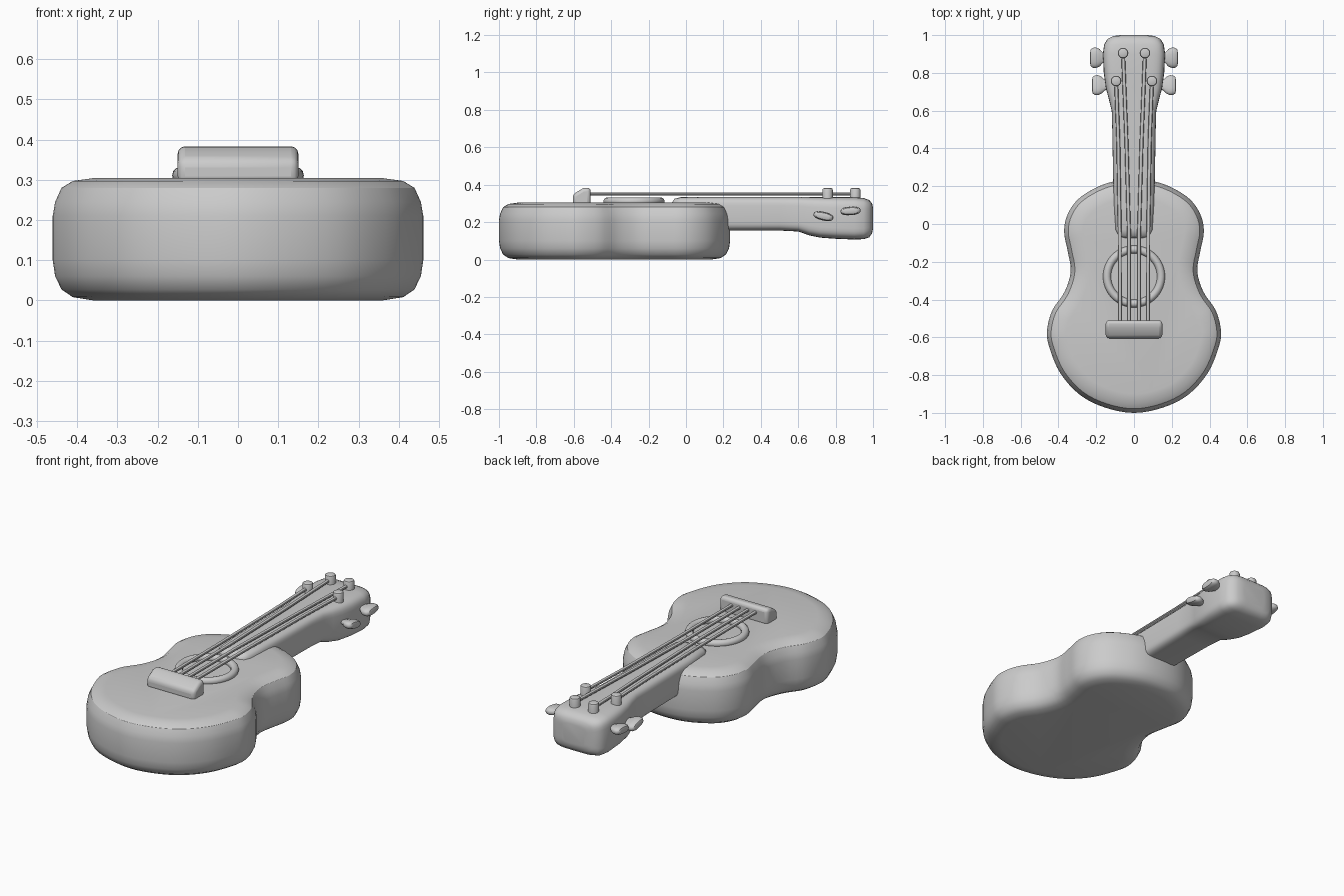
import bpy, bmesh
from math import cos, sin, pi, radians, copysign
from mathutils import Vector

if "Cube" in bpy.data.objects:
    bpy.data.objects.remove(bpy.data.objects["Cube"])


def finish(bm, name, angle=30):
    bmesh.ops.recalc_face_normals(bm, faces=bm.faces)
    me = bpy.data.meshes.new(name)
    bm.to_mesh(me)
    bm.free()
    ob = bpy.data.objects.new(name, me)
    bpy.context.collection.objects.link(ob)
    bpy.ops.object.select_all(action='DESELECT')
    ob.select_set(True)
    bpy.context.view_layer.objects.active = ob
    bpy.ops.object.shade_smooth_by_angle(angle=radians(angle))
    return ob


def loft(name, rings, angle=30):
    bm = bmesh.new()
    vs = [[bm.verts.new(p) for p in r] for r in rings]
    n = len(vs[0])
    for a, b in zip(vs, vs[1:]):
        for i in range(n):
            j = (i + 1) % n
            bm.faces.new((a[i], a[j], b[j], b[i]))
    bm.faces.new(vs[0])
    bm.faces.new(vs[-1])
    return finish(bm, name, angle)


def section(a, b, power, n=32):
    # superellipse cross-section
    f = lambda v: copysign(abs(v) ** (2 / power), v)
    return [(a * f(cos(2 * pi * i / n)), b * f(sin(2 * pi * i / n))) for i in range(n)]


def smooth_closed(pts, steps=4):
    # Catmull-Rom through a closed outline
    out, n = [], len(pts)
    P = [Vector(p) for p in pts]
    for i in range(n):
        a, b, c, d = (P[(i + k) % n] for k in (-1, 0, 1, 2))
        for s in range(steps):
            t = s / steps
            out.append(0.5 * (2 * b + (c - a) * t + (2 * a - 5 * b + 4 * c - d) * t * t
                              + (3 * b - a - 3 * c + d) * t ** 3))
    return out


# body: figure-eight outline, stacked in inset rings
half = [(.153, -.972), (.286, -.905), (.39, -.79), (.446, -.66), (.461, -.57), (.434, -.46),
        (.368, -.36), (.335, -.25), (.352, -.14), (.37, -.04), (.352, .05), (.297, .13),
        (.206, .19), (.11, .225)]
outline = smooth_closed([(0, -1)] + half + [(0, .236)] + [(-x, y) for x, y in reversed(half)])
normals = []
for i in range(len(outline)):
    t = (outline[(i + 1) % len(outline)] - outline[i - 1]).normalized()
    normals.append(Vector((t.y, -t.x)))
layers = [(.10, 0), (.05, .008), (.022, .027), (.006, .06), (0, .10), (0, .21),
          (.006, .245), (.022, .28), (.05, .297), (.10, .304)]
loft("body", [[(*(p - n * d), z) for p, n in zip(outline, normals)] for d, z in layers])

# neck and head in one lofted piece: y, half width, bottom z, top z
stations = [(-.075, .06, .2, .305), (-.062, .085, .18, .325), (-.03, .10, .16, .333),
            (.1, .108, .155, .335), (.5, .115, .155, .335), (.6, .118, .150, .335),
            (.66, .133, .129, .334), (.72, .149, .117, .334), (.8, .16, .111, .334),
            (.9, .165, .107, .333), (.95, .158, .109, .329), (.98, .14, .119, .318),
            (.995, .11, .14, .30), (1.0, .07, .165, .275)]
loft("neck_and_head", [[(x, y, (lo + hi) / 2 + z) for x, z in section(w, (hi - lo) / 2, 5, 40)]
                       for y, w, lo, hi in stations], 50)

# tuning pegs on both sides of the head
peg_shape = [(.12, .02, .012), (.165, .028, .014), (.182, .046, .019), (.2, .054, .023),
             (.218, .053, .022), (.229, .044, .017), (.232, .03, .01)]
for label, shift, y0, z0, tilt in (("upper", 0, .88, .26, 4), ("lower", -.01, .735, .232, -13)):
    c, s = cos(radians(tilt)), sin(radians(tilt))
    for side, sx in (("left", -1), ("right", 1)):
        loft(f"tuning_peg_{label}_{side}",
             [[(sx * (x + shift), y0 + u * c - v * s, z0 + u * s + v * c)
               for u, v in section(a, b, 2.5, 20)] for x, a, b in peg_shape], 40)

# string posts and strings
for i, (bx, px, py) in enumerate(((-.074, -.095, .757), (-.026, -.058, .905),
                                  (.026, .058, .905), (.074, .095, .757))):
    prof = [(.028, .31), (.028, .372), (.025, .379), (.018, .382)]
    loft(f"string_post_{i + 1}", [[(px + x, py + y, z) for x, y in section(r, r, 2, 16)]
                                  for r, z in prof], 40)
    path = [(bx, -.54), (bx * 1.02, -.05), (bx + (px - bx) * .45, .45), (px, py)]
    loft(f"string_{i + 1}", [[(x + u, y, .351 + v) for u, v in section(.01, .009, 2, 10)]
                             for x, y in path])

# sound hole ring
bpy.ops.mesh.primitive_torus_add(major_segments=48, minor_segments=12, major_radius=.143,
                                 minor_radius=.021, location=(0, -.278, .311))
ring = bpy.context.object
ring.name = "sound_hole_ring"
bpy.ops.object.shade_smooth()

# bridge: sloped wedge profile with rounded edges
wedge = [(-.605, .29), (-.51, .29), (-.51, .384), (-.55, .382), (-.605, .348)]
bridge = loft("bridge", [[(x, y, z) for y, z in wedge] for x in (-.15, .15)])
bev = bridge.modifiers.new("round", 'BEVEL')
bev.width = .018
bev.segments = 3
